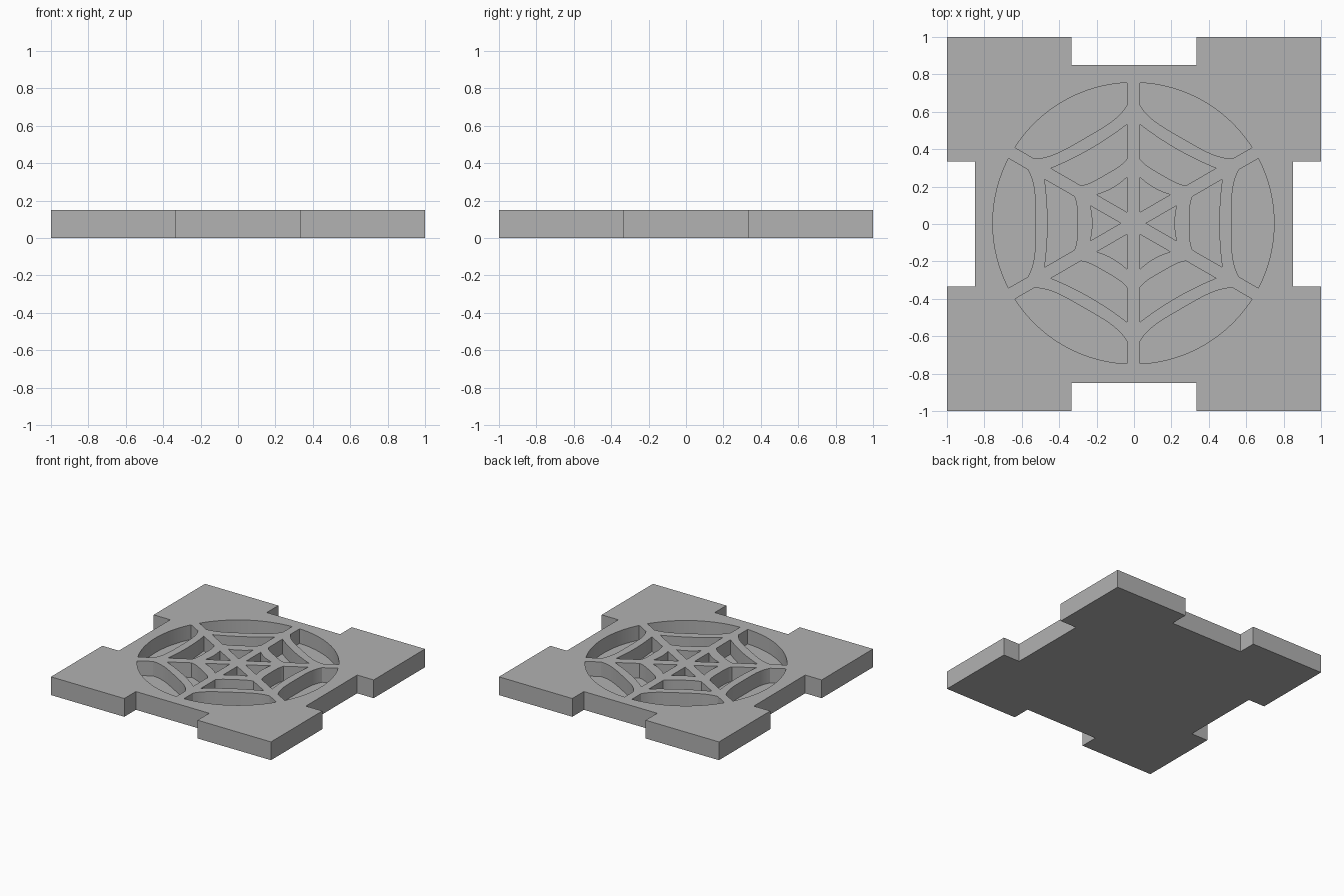
import bpy, bmesh
from math import sin, cos, pi, atan2, sqrt
from mathutils import Matrix, Vector

if "Cube" in bpy.data.objects:
    bpy.data.objects.remove(bpy.data.objects["Cube"])

THICK, FLOOR = 0.15, 0.03        # tile height, pocket floor height
NOTCH, HALF = 0.15, 1 / 3        # notch depth and half width
RIM, SPOKE = 0.752, 0.034        # web radius, half spoke width
CENTRE = Vector((-0.003, 0.004, 0))

grey = bpy.data.materials.new("plain grey")
grey.use_nodes = True
colour = (0.445, 0.445, 0.445, 1)
grey.diffuse_color = colour
grey.node_tree.nodes["Principled BSDF"].inputs["Base Color"].default_value = colour


def add_prism(bm, outline, low, high):
    """Extrude a flat outline upwards."""
    face = bm.faces.new([bm.verts.new((x, y, low)) for x, y in outline])
    new = bmesh.ops.extrude_face_region(bm, geom=[face])["geom"]
    verts = [v for v in new if isinstance(v, bmesh.types.BMVert)]
    bmesh.ops.translate(bm, verts=verts, vec=(0, 0, high - low))


def make_object(name, bm):
    bmesh.ops.recalc_face_normals(bm, faces=bm.faces)
    mesh = bpy.data.meshes.new(name)
    bm.to_mesh(mesh)
    bm.free()
    mesh.materials.append(grey)
    obj = bpy.data.objects.new(name, mesh)
    bpy.context.collection.objects.link(obj)
    return obj


def on_spoke(r):
    """Point on the spoke's edge at distance r along the spoke."""
    return (r * cos(pi / 6) + SPOKE * sin(pi / 6),
            r * sin(pi / 6) - SPOKE * cos(pi / 6))


def thread(mid, r, power, steps=24):
    """Sagging web thread from the lower spoke to the upper one."""
    ex, ey = on_spoke(r)
    ts = [2 * i / steps - 1 for i in range(steps + 1)]
    return [(mid + (ex - mid) * abs(t) ** power, ey * t) for t in ts]


def rim_arc(steps=24):
    x, y = on_spoke(sqrt(RIM ** 2 - SPOKE ** 2))
    a = atan2(y, x)
    angles = [a * (2 * i / steps - 1) for i in range(steps + 1)]
    return [(RIM * cos(b), RIM * sin(b)) for b in angles]


# Square tile with a notch in the middle of each side
side = [(-1, -1), (-HALF, -1), (-HALF, NOTCH - 1), (HALF, NOTCH - 1), (HALF, -1)]
outline = []
for k in range(4):
    turn = Matrix.Rotation(k * pi / 2, 2)
    outline += [tuple(turn @ Vector(p)) for p in side]
bm = bmesh.new()
add_prism(bm, outline, 0, THICK)
tile = make_object("web_tile", bm)

# Web pockets of one sector, repeated around the centre
pockets = [
    rim_arc() + thread(0.524, 0.632, 4)[::-1],
    thread(0.459, 0.529, 2) + thread(0.300, 0.345, 4)[::-1],
    thread(0.219, 0.247, 2) + [on_spoke(SPOKE * sqrt(3))],
]
bm = bmesh.new()
for k in range(6):
    turn = Matrix.Rotation(k * pi / 3, 2)
    for pocket in pockets:
        pts = [turn @ Vector(p) + CENTRE.xy for p in pocket]
        add_prism(bm, pts, FLOOR, THICK + 0.1)
cutter = make_object("pocket_cutter", bm)
cutter.hide_render = True

# Cut the pockets and tidy up
cut = tile.modifiers.new("pockets", 'BOOLEAN')
cut.operation = 'DIFFERENCE'
cut.solver = 'EXACT'
cut.object = cutter
bpy.ops.object.select_all(action='DESELECT')
tile.select_set(True)
bpy.context.view_layer.objects.active = tile
bpy.ops.object.modifier_apply(modifier=cut.name)
bpy.data.objects.remove(cutter)
bpy.ops.object.shade_smooth_by_angle(angle=pi / 6)
